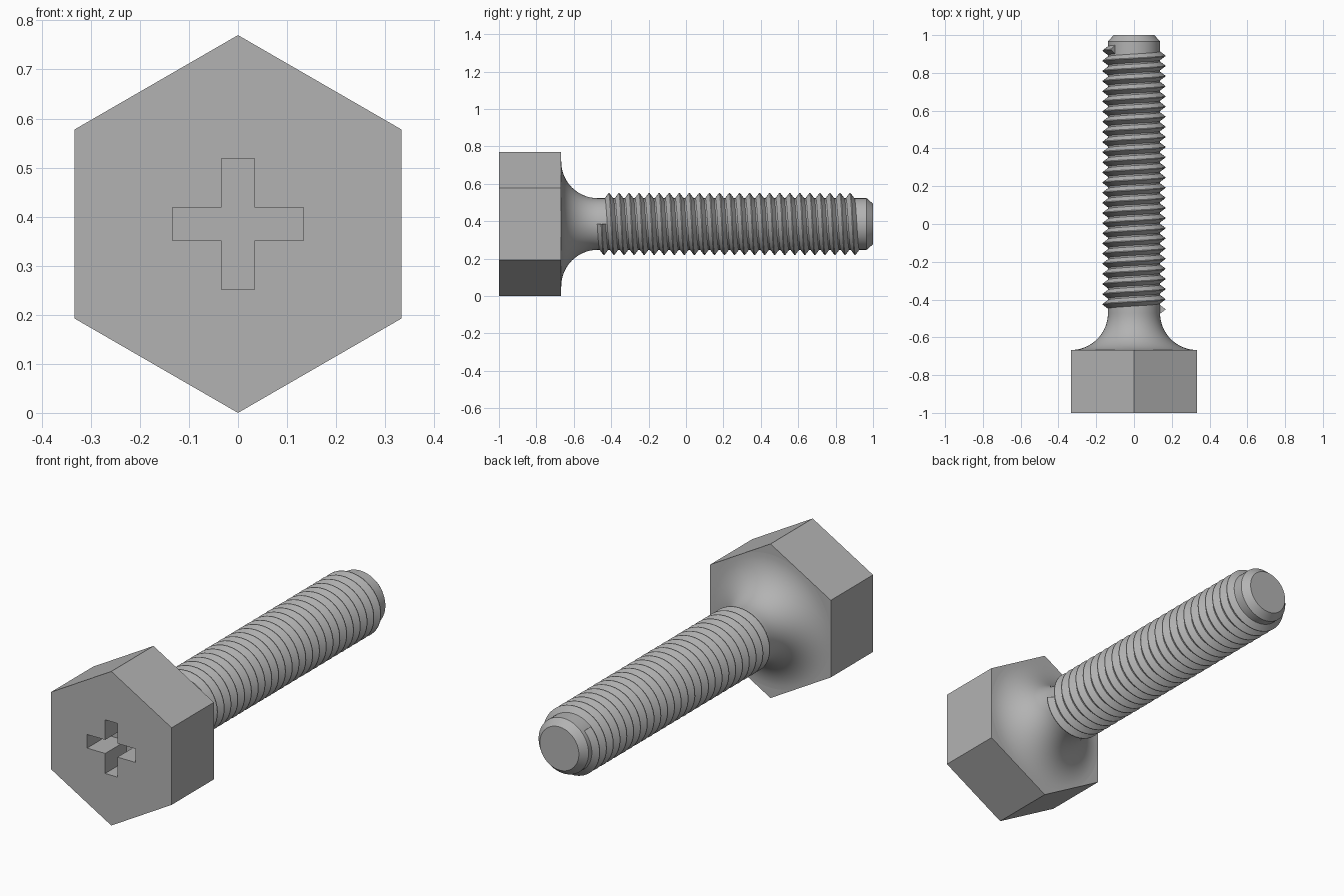
import bpy, bmesh
from math import pi, sin, cos, radians
from mathutils import Vector

AXIS_Z = 0.385       # height of the bolt's axis
ROOT_R = 0.138       # plain shank radius
HEAD_R = 0.385       # hexagon corner radius
FLAT_R = HEAD_R * cos(pi / 6)
HEAD_BACK = -0.667

cube = bpy.data.objects.get("Cube")
if cube:
    bpy.data.objects.remove(cube, do_unlink=True)

steel = bpy.data.materials.new("grey steel")
steel.use_nodes = True
GREY = (0.45, 0.45, 0.45, 1)
steel.diffuse_color = GREY
steel.node_tree.nodes["Principled BSDF"].inputs["Base Color"].default_value = GREY


def finish(name, bm, smooth=None):
    """Turn a bmesh into an object lying along the bolt's axis."""
    bmesh.ops.recalc_face_normals(bm, faces=bm.faces[:])
    mesh = bpy.data.meshes.new(name)
    bm.to_mesh(mesh)
    bm.free()
    mesh.materials.append(steel)
    obj = bpy.data.objects.new(name, mesh)
    obj.location.z = AXIS_Z
    bpy.context.collection.objects.link(obj)
    bpy.ops.object.select_all(action='DESELECT')
    obj.select_set(True)
    bpy.context.view_layer.objects.active = obj
    if smooth:
        bpy.ops.object.shade_smooth_by_angle(angle=radians(smooth))
    return obj


def prism(name, outline, y0, y1):
    """Extrude an x, z outline from y0 to y1."""
    bm = bmesh.new()
    face = bm.faces.new([bm.verts.new((x, y0, z)) for x, z in outline])
    new = bmesh.ops.extrude_face_region(bm, geom=[face])["geom"]
    verts = [g for g in new if isinstance(g, bmesh.types.BMVert)]
    bmesh.ops.translate(bm, verts=verts, vec=(0, y1 - y0, 0))
    return finish(name, bm)


def sweep(bm, profile, turns, steps, rise=0, closed=False):
    """Spin an (r, y) profile about the y axis, rising along it; return end geometry."""
    verts = [bm.verts.new((r, y, 0)) for r, y in profile]
    edges = [bm.edges.new(p) for p in zip(verts, verts[1:])]
    if closed:
        edges.append(bm.edges.new((verts[-1], verts[0])))
    last = bmesh.ops.spin(bm, geom=verts + edges, cent=(0, 0, 0), axis=(0, 1, 0),
                          dvec=(0, rise / steps, 0), angle=turns * 2 * pi, steps=steps)
    return verts, [g for g in last["geom_last"] if isinstance(g, bmesh.types.BMEdge)]


# Hexagonal head with a cross-shaped driver recess
hexagon = [(HEAD_R * sin(i * pi / 3), HEAD_R * cos(i * pi / 3)) for i in range(6)]
head = prism("hex_head", hexagon, -1, HEAD_BACK)

w, l = 0.034, 0.134
cross = []
for i in range(4):
    c, s = round(cos(i * pi / 2)), round(sin(i * pi / 2))
    cross += [(x * c - z * s, x * s + z * c) for x, z in ((l, -w), (l, w), (w, w))]
cutter = prism("recess_cutter", cross, -1.1, -0.833)
cutter.hide_render = True

cutter.select_set(False)
head.select_set(True)
bpy.context.view_layer.objects.active = head
cut = head.modifiers.new("driver recess", 'BOOLEAN')
cut.operation = 'DIFFERENCE'
cut.solver = 'EXACT'
cut.object = cutter
bpy.ops.object.modifier_apply(modifier=cut.name)
bpy.data.objects.remove(cutter, do_unlink=True)

# Shank: concave fillet under the head, plain rod, chamfered tip
fillet = FLAT_R - ROOT_R
profile = [(0, HEAD_BACK)]
for i in range(17):
    a = i / 16 * pi / 2
    profile.append((FLAT_R - fillet * sin(a), HEAD_BACK + fillet * (1 - cos(a))))
profile += [(ROOT_R, 0.966), (0.108, 1), (0, 1)]
bm = bmesh.new()
sweep(bm, profile, 1, 64)
bmesh.ops.remove_doubles(bm, verts=bm.verts[:], dist=1e-4)
finish("shank", bm, smooth=30)

# Right-handed thread: one long helical ridge with capped ends
PITCH, TURNS, START = 0.0537, 25.62, -0.452
ridge = [(ROOT_R - 0.012, START - 0.023), (ROOT_R, START - 0.023), (0.166, START - 0.002),
         (0.166, START + 0.002), (ROOT_R, START + 0.023), (ROOT_R - 0.012, START + 0.023)]
bm = bmesh.new()
first, last_edges = sweep(bm, ridge, TURNS, int(TURNS * 40), PITCH * TURNS, closed=True)
bm.faces.new(first)
bmesh.ops.edgeloop_fill(bm, edges=last_edges)
finish("thread", bm, smooth=30)
